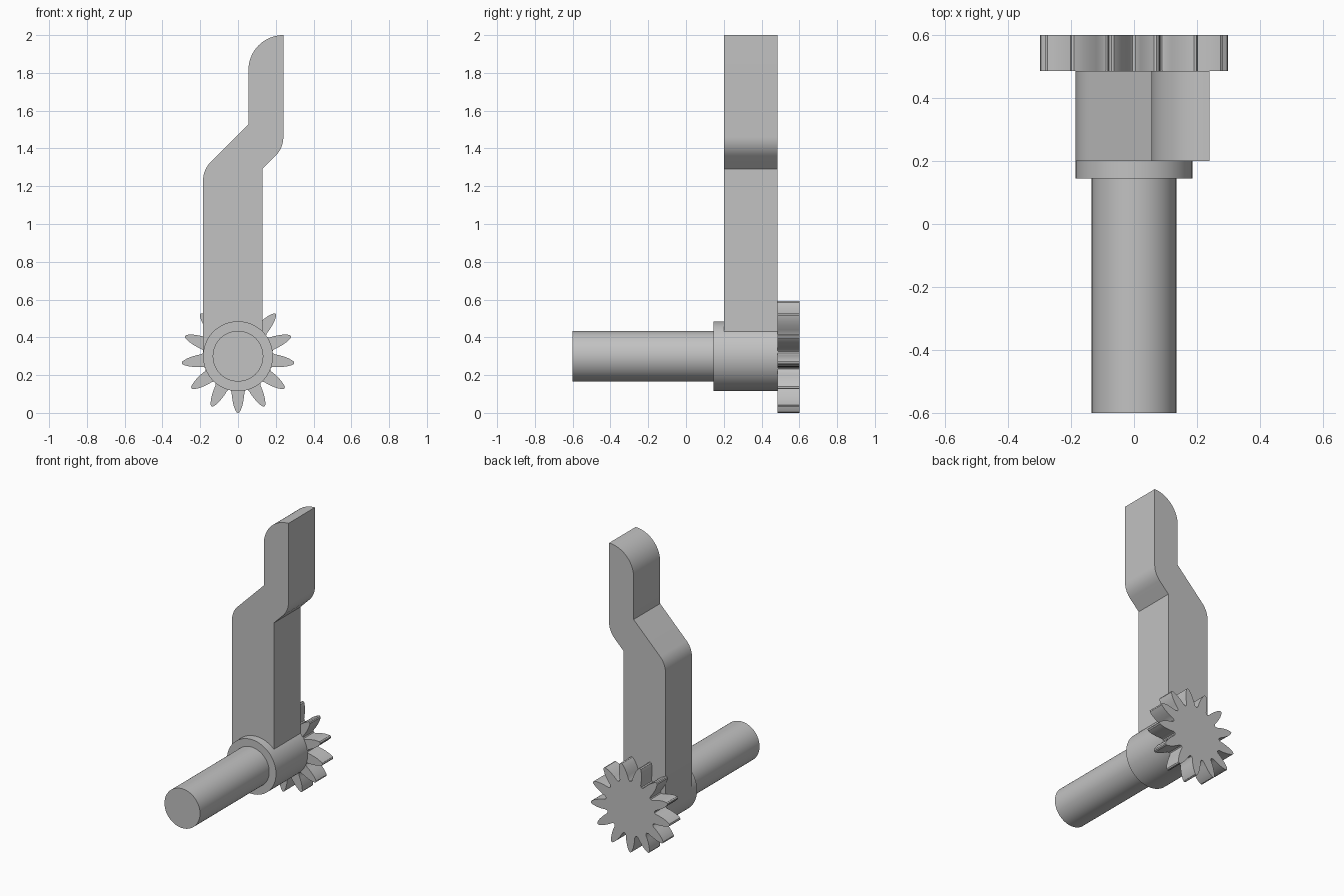
import bpy, bmesh
from math import sin, cos, pi, radians

if "Cube" in bpy.data.objects:
    bpy.data.objects.remove(bpy.data.objects["Cube"], do_unlink=True)

grey = bpy.data.materials.new("grey metal")
grey.use_nodes = True
COLOUR = (0.54, 0.54, 0.54, 1)
grey.diffuse_color = COLOUR
grey.node_tree.nodes["Principled BSDF"].inputs["Base Color"].default_value = COLOUR

AXLE_Z = 0.3


def extrude_profile(name, points, y0, y1, sharp=30):
    """Solid from an x-z outline, extruded along y."""
    bm = bmesh.new()
    face = bm.faces.new([bm.verts.new((x, y0, z)) for x, z in points])
    new = bmesh.ops.extrude_face_region(bm, geom=[face], use_keep_orig=True)["geom"]
    for v in new:
        if isinstance(v, bmesh.types.BMVert):
            v.co.y = y1
    bmesh.ops.recalc_face_normals(bm, faces=bm.faces)
    mesh = bpy.data.meshes.new(name)
    bm.to_mesh(mesh)
    bm.free()
    mesh.materials.append(grey)
    obj = bpy.data.objects.new(name, mesh)
    bpy.context.collection.objects.link(obj)
    bpy.ops.object.select_all(action="DESELECT")
    obj.select_set(True)
    bpy.context.view_layer.objects.active = obj
    bpy.ops.object.shade_smooth_by_angle(angle=radians(sharp))
    return obj


def arc(cx, cz, r, start, end, steps=12):
    angles = [radians(start + (end - start) * i / steps) for i in range(steps + 1)]
    return [(cx + r * cos(a), cz + r * sin(a)) for a in angles]


def circle(r):
    return arc(0, AXLE_Z, r, 0, 360, 72)[:-1]


# Shaft and the collar that carries the arm
extrude_profile("shaft", circle(0.134), -0.6, 0.16)
extrude_profile("hub", circle(0.185), 0.145, 0.486)

# Cranked lever arm with rounded bends and a quarter-round tip
arm = [(0.13, AXLE_Z), (-0.185, AXLE_Z)]
arm += arc(-0.045, 1.23, 0.14, 180, 135)
arm += [(0.055, 1.528)]
arm += arc(0.24, 1.815, 0.185, 180, 90, 18)
arm += arc(0.10, 1.46, 0.14, 0, -45)
arm += [(0.13, 1.292)]
extrude_profile("lever_arm", arm, 0.2, 0.485)

# Gear: one curved tooth flank, mirrored and repeated around the axle
TEETH = 13
flank = [(0.179, 0.040), (0.19, 0.034), (0.215, 0.032), (0.24, 0.028),
         (0.265, 0.022), (0.285, 0.014), (0.296, 0.008)]
tooth = [(r, -w) for r, w in flank] + [(0.3, 0)] + [(r, w) for r, w in reversed(flank)]
gear = []
for i in range(TEETH):
    a = -pi / 2 + 2 * pi * i / TEETH
    gear += [(r * cos(a) - w * sin(a), AXLE_Z + r * sin(a) + w * cos(a)) for r, w in tooth]
extrude_profile("gear", gear, 0.485, 0.6)
